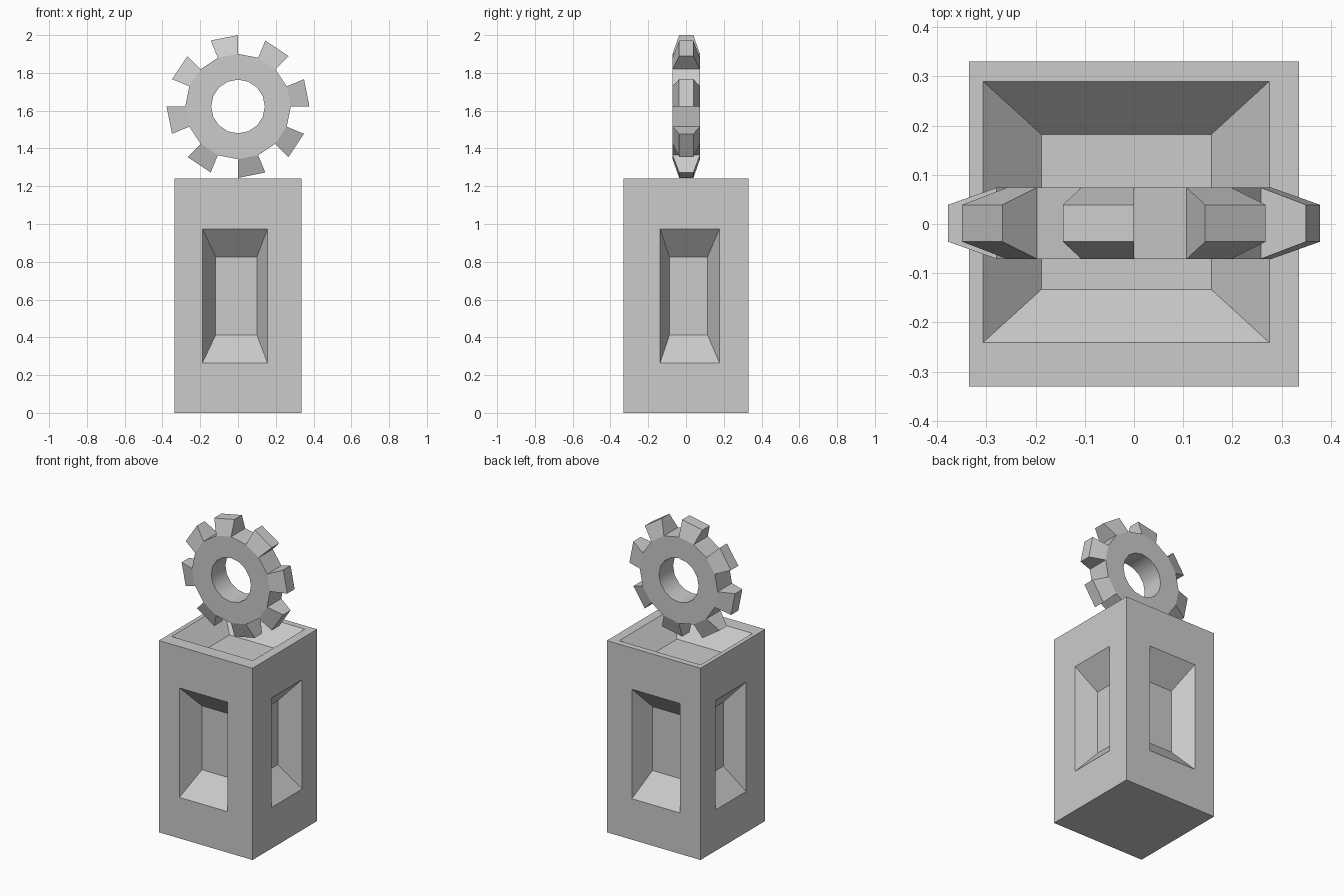
import bpy
import bmesh
import math
from mathutils import Matrix, Vector

if "Cube" in bpy.data.objects:
    bpy.data.objects.remove(bpy.data.objects["Cube"], do_unlink=True)

grey = bpy.data.materials.new("plain_grey")
grey.use_nodes = True
grey.diffuse_color = (0.6, 0.6, 0.6, 1)
grey.node_tree.nodes["Principled BSDF"].inputs["Base Color"].default_value = (0.6, 0.6, 0.6, 1)


def finish(bm, name):
    bmesh.ops.recalc_face_normals(bm, faces=bm.faces)
    mesh = bpy.data.meshes.new(name)
    bm.to_mesh(mesh)
    bm.free()
    mesh.materials.append(grey)
    obj = bpy.data.objects.new(name, mesh)
    bpy.context.collection.objects.link(obj)
    return obj


def fit(face, bounds, axis, level):
    """Move a rectangular face's corners to the given bounds and level."""
    centre = face.calc_center_median()
    for v in face.verts:
        for i, (low, high) in bounds.items():
            v.co[i] = low if v.co[i] < centre[i] else high
        v.co[axis] = level


def recess(bm, face, outer, inner, depth):
    """Cut a sloped-wall pocket with a flat floor into one box face."""
    axis = max(range(3), key=lambda i: abs(face.normal[i]))
    level = face.calc_center_median()[axis]
    floor_level = level - math.copysign(depth, level)
    for bounds, height in ((outer, level), (inner, floor_level)):
        bmesh.ops.inset_individual(bm, faces=[face], thickness=0.02)
        fit(face, bounds, axis, height)


# Pedestal with pockets in the four sides and the top
TOP = 1.24
bm = bmesh.new()
bmesh.ops.create_cube(bm, size=1, matrix=Matrix.Translation((0, 0, TOP / 2))
                      @ Matrix.Diagonal((0.67, 0.66, TOP, 1)))
bm.normal_update()
outer_z, inner_z = (0.265, 0.973), (0.413, 0.826)
for face in list(bm.faces):
    n = face.normal.copy()
    if n.z > 0.5:
        recess(bm, face, {0: (-0.307, 0.275), 1: (-0.241, 0.29)},
               {0: (-0.188, 0.157), 1: (-0.133, 0.182)}, 0.12)
    elif abs(n.y) > 0.5:
        recess(bm, face, {0: (-0.188, 0.156), 2: outer_z},
               {0: (-0.118, 0.1), 2: inner_z}, 0.13)
    elif abs(n.x) > 0.5:
        recess(bm, face, {1: (-0.137, 0.177), 2: outer_z},
               {1: (-0.088, 0.114), 2: inner_z}, 0.13)
finish(bm, "pedestal")

# Gear ring: a rectangular section spun about the y axis
SEGMENTS, HOLE, RIM, TIP = 16, 0.142, 0.279, 0.378
HALF, TIP_HALF = 0.0725, 0.0375
bm = bmesh.new()
section = [bm.verts.new((r, y, 0)) for r, y in
           ((HOLE, -HALF), (RIM, -HALF), (RIM, HALF), (HOLE, HALF))]
edges = [bm.edges.new((section[i], section[i - 1])) for i in range(4)]
bmesh.ops.spin(bm, geom=section + edges, cent=(0, 0, 0), axis=(0, -1, 0),
               angle=math.tau, steps=SEGMENTS, use_merge=True)
bmesh.ops.remove_doubles(bm, verts=bm.verts, dist=0.0005)
bmesh.ops.recalc_face_normals(bm, faces=bm.faces)
bm.normal_update()

# Teeth: every other rim face pulled outward and narrowed
step = math.tau / SEGMENTS
teeth = []
for face in bm.faces:
    c = face.calc_center_median()
    if math.hypot(c.x, c.z) > 0.9 * RIM and abs(c.y) < 0.01:
        if int((math.atan2(c.z, c.x) % math.tau) / step) % 2 == 0:
            teeth.append(face)
for face in bmesh.ops.extrude_discrete_faces(bm, faces=teeth)["faces"]:
    for v in face.verts:
        flat = Vector((v.co.x, 0, v.co.z)).normalized() * TIP
        v.co = (flat.x, math.copysign(TIP_HALF, v.co.y), flat.z)

# Smooth the bore only
for face in bm.faces:
    c = face.calc_center_median()
    face.smooth = math.hypot(c.x, c.z) < HOLE * 1.05
for edge in bm.edges:
    edge.smooth = all(f.smooth for f in edge.link_faces)
gear = finish(bm, "gear")
gear.location = (0, 0.0015, 1.622)
